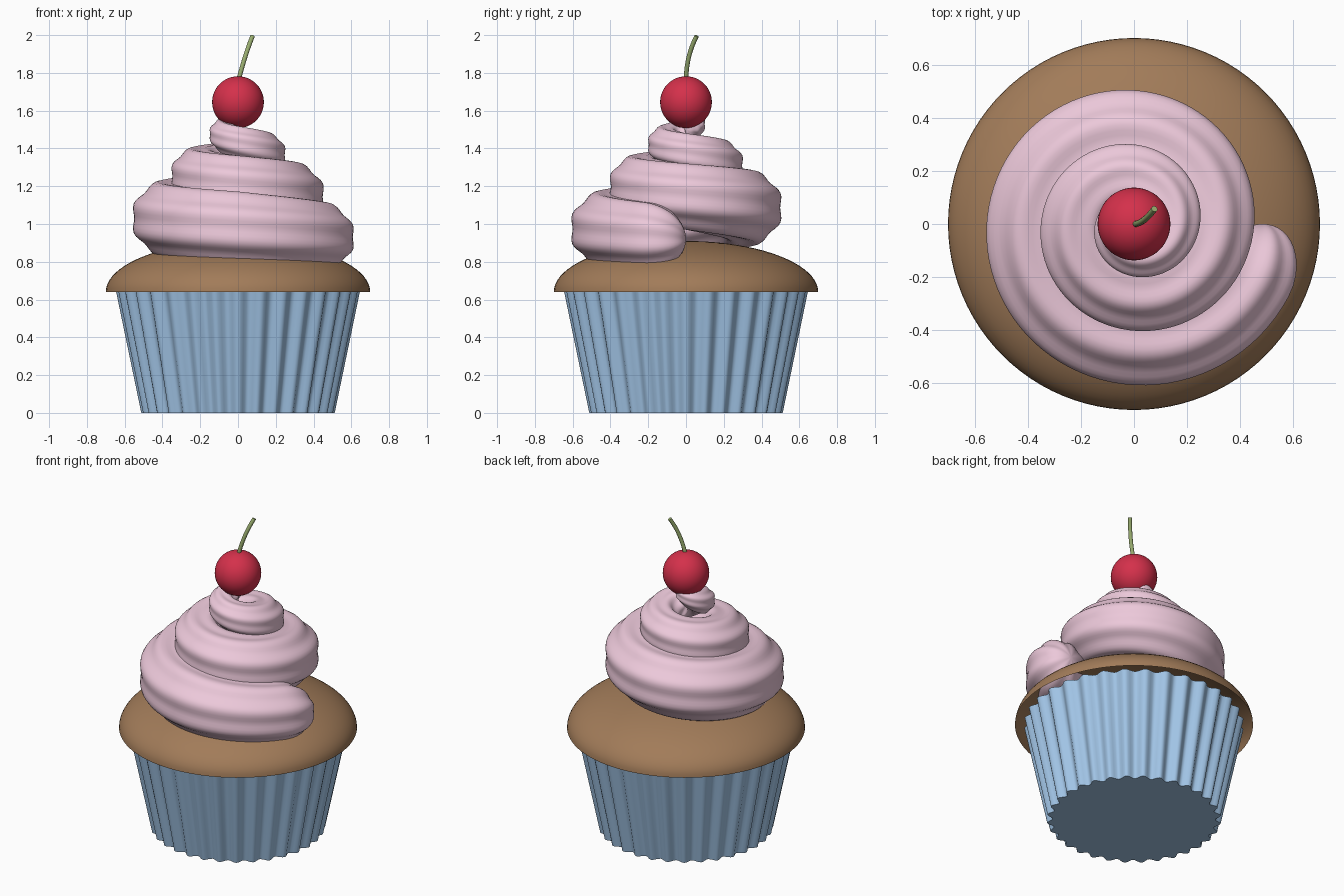
import bpy, math
from math import sin, cos, pi, sqrt
from mathutils import Vector

if "Cube" in bpy.data.objects:
    bpy.data.objects.remove(bpy.data.objects["Cube"])


def mat(name, col):
    m = bpy.data.materials.new(name)
    m.diffuse_color = (*col, 1)
    m.use_nodes = True
    m.node_tree.nodes["Principled BSDF"].inputs["Base Color"].default_value = m.diffuse_color
    return m


def loft(name, rings, material, cap_start=False, cap_end=False):
    """Join equal-sized closed rings of points into a smooth skin."""
    n = len(rings[0])
    verts = [p for r in rings for p in r]
    faces = []
    for i in range(len(rings) - 1):
        for j in range(n):
            k = (j + 1) % n
            faces.append((i * n + j, i * n + k, (i + 1) * n + k, (i + 1) * n + j))
    if cap_start:
        faces.append(tuple(reversed(range(n))))
    if cap_end:
        faces.append(tuple(range(len(verts) - n, len(verts))))
    me = bpy.data.meshes.new(name)
    me.from_pydata(verts, [], faces)
    me.materials.append(material)
    ob = bpy.data.objects.new(name, me)
    bpy.context.collection.objects.link(ob)
    bpy.ops.object.select_all(action='DESELECT')
    ob.select_set(True)
    bpy.context.view_layer.objects.active = ob
    bpy.ops.object.shade_smooth_by_angle(angle=math.radians(50))
    return ob


def circle(r, z, n=96, amp=0, pleats=0):
    return [((r + amp * cos(pleats * a)) * cos(a), (r + amp * cos(pleats * a)) * sin(a), z)
            for a in (2 * pi * j / n for j in range(n))]


def lerp_table(table, t):
    for (t0, v0), (t1, v1) in zip(table, table[1:]):
        if t <= t1:
            return v0 + (v1 - v0) * (t - t0) / (t1 - t0)
    return table[-1][1]


# Pleated paper wrapper
loft("wrapper", [circle(0.495 + 0.135 * i / 6, 0.65 * i / 6, 256, 0.017, 32) for i in range(7)],
     mat("wrapper_blue", (0.36, 0.56, 0.80)), cap_start=True)

# Domed cake top
dome = [circle(0.70 * cos(a), 0.64 + 0.27 * sin(a)) for a in (pi / 2 * i / 20 for i in range(20))]
loft("cake_top", dome, mat("cake_brown", (0.36, 0.20, 0.10)), cap_end=True)

# Frosting: ribbed tube swept along a rising, tightening spiral
END = 2.8
RADIUS = [(0, 0.175), (0.25, 0.198), (0.75, 0.192), (1.25, 0.163), (1.75, 0.13), (2.5, 0.075), (END, 0.05)]
rings = []
STEPS, LOBES, N = 240, 8, 64
ts = [0.07 * (i / 12) ** 2 for i in range(12)]
ts += [0.07 + (END - 0.11) * i / STEPS for i in range(STEPS + 1)]
ts += [END - 0.04 * (1 - i / 8) ** 2 for i in range(1, 9)]
for t in ts:
    full = lerp_table(RADIUS, t)
    centre = max(0.66 - 0.205 * t - full, 0.02)
    z = 0.92 + 0.225 * t
    # Rounded ends
    s = min(1, t / 0.07)
    e = min(1, (END - t) / 0.04)
    r = full * max(0.05, sqrt(1 - (1 - s) ** 2)) * max(0.05, sqrt(max(0, 1 - (1 - e) ** 2)))
    a = -2 * pi * t
    ring = []
    for j in range(N):
        b = 2 * pi * j / N
        q = r * (1 - 0.045 * cos(LOBES * b))
        d = centre + q * cos(b)
        ring.append((d * cos(a), d * sin(a), z + q * sin(b)))
    rings.append(ring)
loft("frosting_swirl", rings, mat("frosting_pink", (0.84, 0.58, 0.70)), True, True)

# Cherry
bpy.ops.mesh.primitive_uv_sphere_add(segments=48, ring_count=24, radius=0.137, location=(0, 0, 1.645))
cherry = bpy.context.object
cherry.name = "cherry"
cherry.data.materials.append(mat("cherry_red", (0.66, 0.03, 0.07)))
bpy.ops.object.shade_smooth()

# Curved cherry stem
p0, p1, p2 = Vector((0, 0, 1.75)), Vector((0.035, 0.0, 1.89)), Vector((0.077, 0.057, 1.995))
stem = []
for i in range(13):
    u = i / 12
    c = p0 * (1 - u) ** 2 + p1 * 2 * u * (1 - u) + p2 * u * u
    tan = ((p1 - p0) * (1 - u) + (p2 - p1) * u).normalized()
    side = tan.cross(Vector((0, 1, 0))).normalized()
    up = side.cross(tan)
    stem.append([c + 0.012 * (side * cos(2 * pi * j / 12) - up * sin(2 * pi * j / 12)) for j in range(12)])
loft("cherry_stem", stem, mat("stem_green", (0.32, 0.42, 0.16)), True, True)
